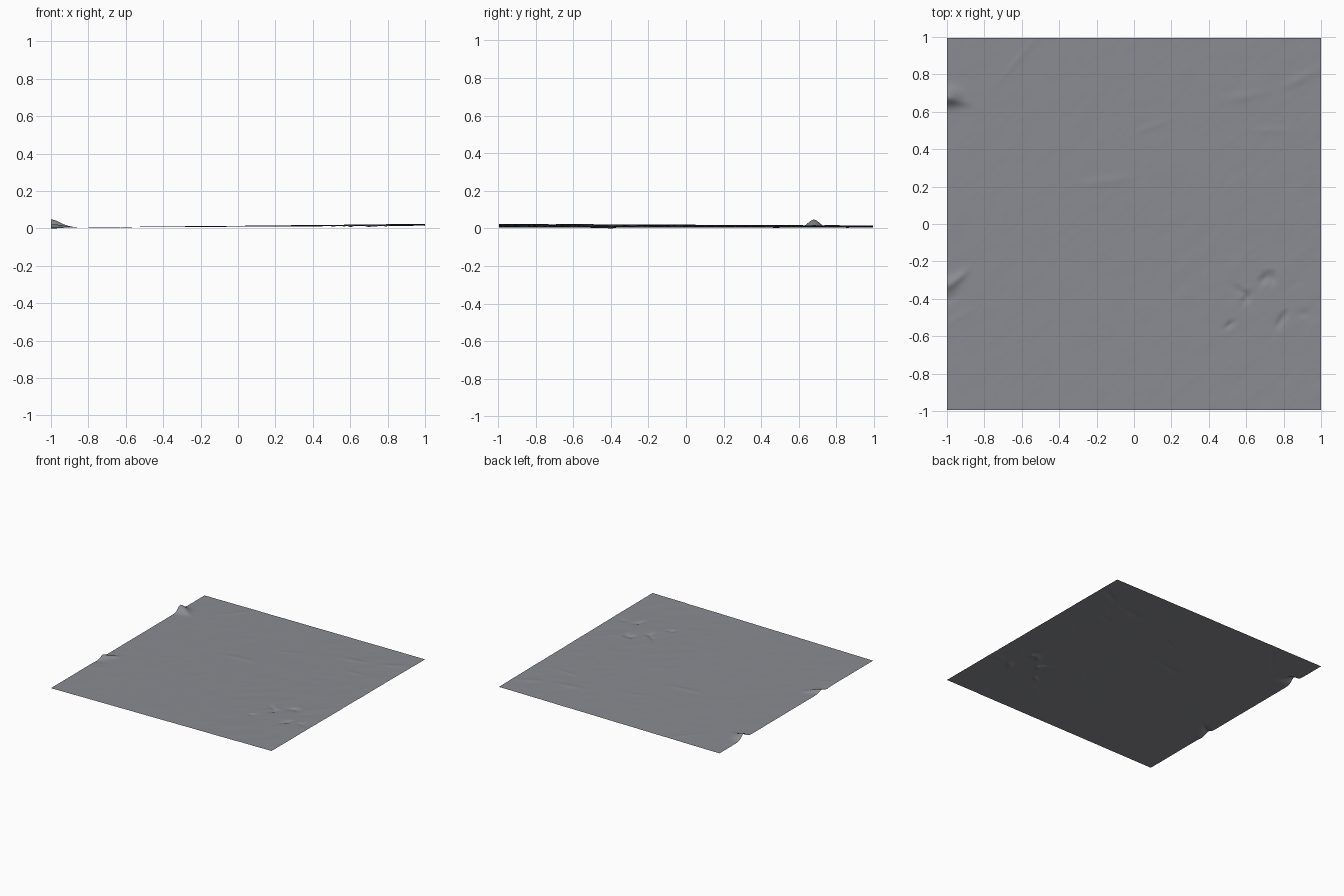
import bpy, bmesh, math
from mathutils import Vector, noise

N = 220              # grid resolution
HALF_Y = 0.995

# Each feature: x, y, length radius, width radius, angle in degrees, height
FEATURES = [
    # mounds cut off by the left edge
    (-1.00, 0.68, 0.065, 0.042, 0, 0.042), (-0.93, 0.655, 0.055, 0.022, -15, 0.007),
    (-1.00, -0.325, 0.05, 0.034, 20, 0.016), (-0.94, -0.29, 0.055, 0.022, 40, 0.010),
    (-0.99, -0.40, 0.05, 0.022, 15, -0.004), (-0.92, -0.49, 0.08, 0.02, 35, 0.0015),
    # shallow pits at the lower right, with raised lips beside them
    (0.51, -0.54, 0.030, 0.014, 40, -0.008), (0.57, -0.36, 0.045, 0.018, -35, -0.007),
    (0.60, -0.40, 0.030, 0.018, 60, -0.009), (0.70, -0.29, 0.035, 0.020, 50, -0.010),
    (0.74, -0.29, 0.030, 0.018, 90, -0.008), (0.79, -0.51, 0.050, 0.017, 60, -0.009),
    (0.91, -0.48, 0.030, 0.020, 0, -0.004), (0.73, -0.24, 0.030, 0.015, 0, 0.002),
    (0.60, -0.345, 0.030, 0.012, 10, 0.002), (0.81, -0.455, 0.020, 0.015, 30, 0.002),
    # low ridges across the sheet
    (-0.15, 0.23, 0.13, 0.025, 8, 0.0025), (0.10, 0.52, 0.08, 0.015, 20, 0.0015),
    (0.58, 0.68, 0.09, 0.025, 10, 0.003), (0.88, 0.77, 0.12, 0.025, 25, 0.003),
    (0.72, 0.50, 0.09, 0.020, 0, 0.002), (-0.62, 0.88, 0.14, 0.018, 50, 0.002),
]


def feature(x, y, f):
    fx, fy, length, width, angle, height = f
    a = math.radians(angle)
    u = ((x - fx) * math.cos(a) + (y - fy) * math.sin(a)) / length
    v = ((y - fy) * math.cos(a) - (x - fx) * math.sin(a)) / width
    d = u * u + v * v
    return height * math.exp(-d) if d < 12 else 0


def ground_height(x, y):
    # gentle tilt, rising to the right and most at the front
    z = 0.005 + (x + 1) / 2 * (0.0155 - 0.0045 * y)
    # faint diagonal grain, stronger on the right
    u, v = (x + y) * 4, (y - x) * 9
    grain = noise.fractal(Vector((u, v, 0.3)), 1.0, 2.0, 4)
    z += grain * (0.0006 + 0.0006 * max(0, x))
    return z + sum(feature(x, y, f) for f in FEATURES)


# Ground sheet
bm = bmesh.new()
bmesh.ops.create_grid(bm, x_segments=N, y_segments=N, size=1)
for v in bm.verts:
    v.co.y *= HALF_Y
    v.co.z = ground_height(v.co.x, v.co.y)
low = min(v.co.z for v in bm.verts)
for v in bm.verts:
    v.co.z -= low
for f in bm.faces:
    f.smooth = True
mesh = bpy.data.meshes.new("ground_sheet")
bm.to_mesh(mesh)
bm.free()

# Dark, slightly bluish grey
mat = bpy.data.materials.new("dark_grey")
mat.diffuse_color = (0.255, 0.26, 0.285, 1)
mesh.materials.append(mat)
bpy.context.collection.objects.link(bpy.data.objects.new("ground_sheet", mesh))
